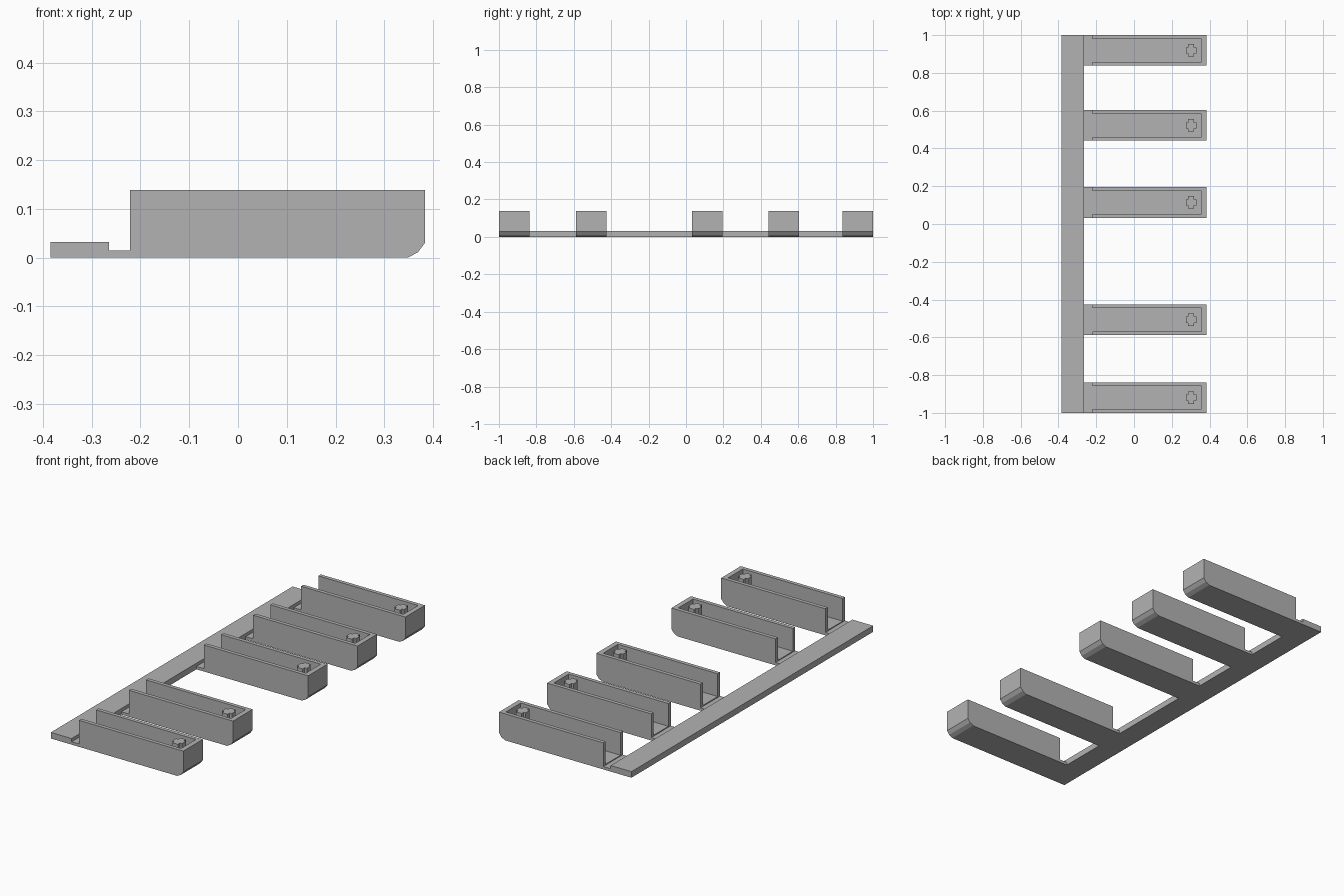
import bpy
import bmesh

if "Cube" in bpy.data.objects:
    bpy.data.objects.remove(bpy.data.objects["Cube"], do_unlink=True)

grey = bpy.data.materials.new("plain grey")
grey.use_nodes = True
grey.diffuse_color = (0.45, 0.45, 0.45, 1)
grey.node_tree.nodes["Principled BSDF"].inputs["Base Color"].default_value = (0.45, 0.45, 0.45, 1)

HEIGHT = 0.139
WIDTH = 0.162
WALL = 0.02
FLOOR = 0.02
KEY_CENTRES = [0.919, 0.522, 0.114, -0.507, -0.919]


def prism(name, points, offset):
    """Extrude a closed outline of 3D points along an offset."""
    bm = bmesh.new()
    face = bm.faces.new([bm.verts.new(p) for p in points])
    moved = bmesh.ops.extrude_face_region(bm, geom=[face])["geom"]
    verts = [v for v in moved if isinstance(v, bmesh.types.BMVert)]
    bmesh.ops.translate(bm, verts=verts, vec=offset)
    bmesh.ops.recalc_face_normals(bm, faces=bm.faces)
    mesh = bpy.data.meshes.new(name)
    bm.to_mesh(mesh)
    bm.free()
    mesh.materials.append(grey)
    obj = bpy.data.objects.new(name, mesh)
    bpy.context.collection.objects.link(obj)
    return obj


def box(name, x0, x1, y0, y1, z0, z1):
    outline = [(x0, y0, z0), (x1, y0, z0), (x1, y1, z0), (x0, y1, z0)]
    return prism(name, outline, (0, 0, z1 - z0))


# Long bar joining all the keys
box("rear_bar", -0.384, -0.264, -1, 1, 0, 0.032)

# Side outline of a key: thin hinge tongue, tall body, rounded lower nose
key_side = [(-0.264, 0), (0.348, 0), (0.369, 0.011), (0.383, 0.03),
            (0.383, HEIGHT), (-0.221, HEIGHT), (-0.221, 0.015), (-0.264, 0.015)]

# Plus-shaped outline of the post
a, bx, by = 0.016, 0.028, 0.033
plus = [(bx, -a), (bx, a), (a, a), (a, by), (-a, by), (-a, a),
        (-bx, a), (-bx, -a), (-a, -a), (-a, -by), (a, -by), (a, -a)]

for i, y in enumerate(KEY_CENTRES, 1):
    # Key shell, open at the top and toward the bar
    key = prism(f"key_{i}", [(x, y - WIDTH / 2, z) for x, z in key_side], (0, WIDTH, 0))
    half = WIDTH / 2 - WALL
    cutter = box("hollow_cutter", -0.3, 0.357, y - half, y + half, FLOOR, HEIGHT + 0.1)
    cutter.hide_render = True
    mod = key.modifiers.new("hollow", "BOOLEAN")
    mod.operation = "DIFFERENCE"
    mod.solver = "EXACT"
    mod.object = cutter
    bpy.context.view_layer.objects.active = key
    bpy.ops.object.modifier_apply(modifier=mod.name)
    bpy.data.objects.remove(cutter, do_unlink=True)

    # Contact post rising from the floor to the rim
    prism(f"post_{i}", [(0.302 + px, y + py, FLOOR) for px, py in plus],
          (0, 0, HEIGHT - FLOOR))
